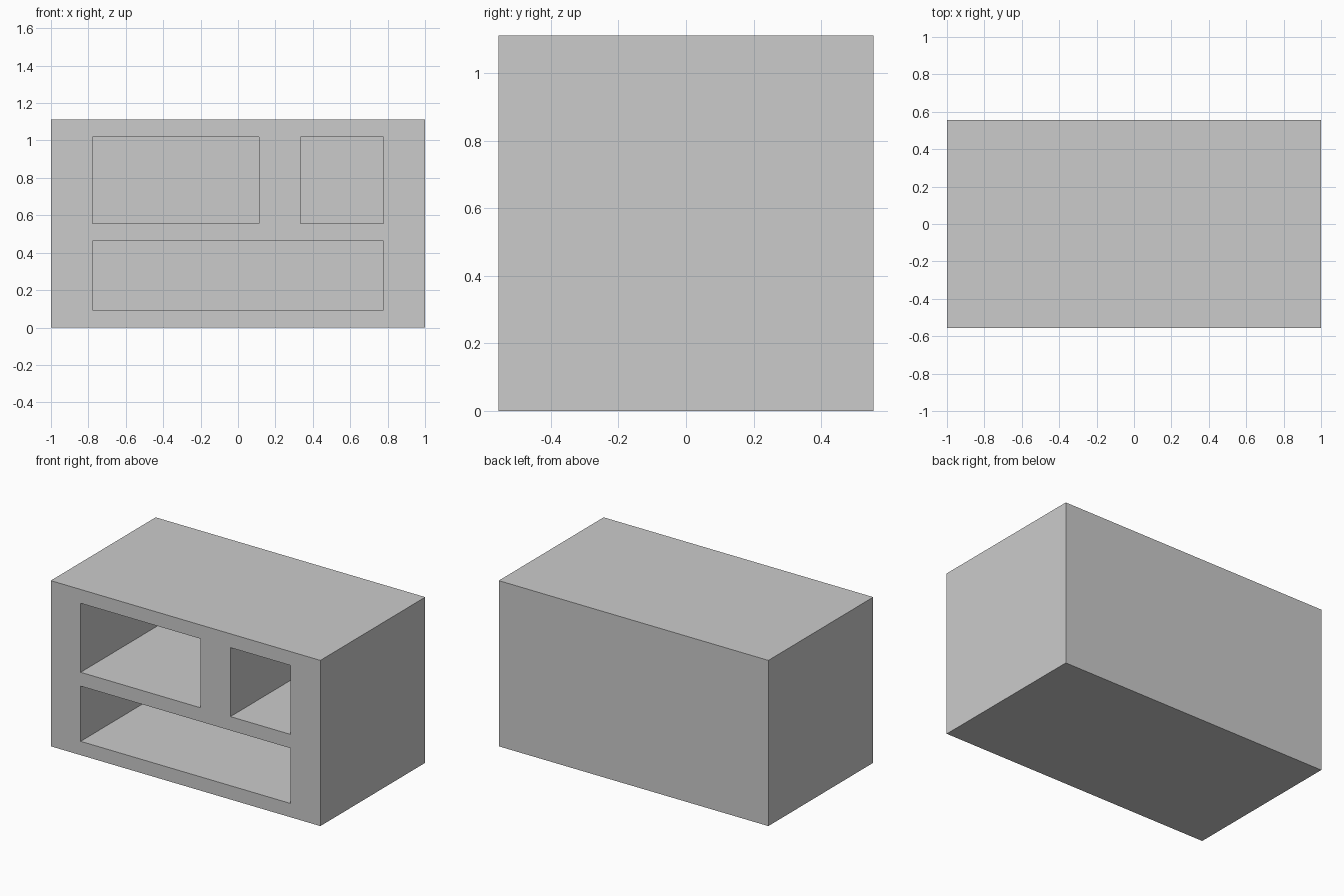
import bpy

if "Cube" in bpy.data.objects:
    bpy.data.objects.remove(bpy.data.objects["Cube"])

W, D, H = 2.0, 1.111, 1.111      # overall size
SIDE, SHELF, BACK = 0.222, 0.0926, 0.111  # wall thicknesses


def box(name, x0, x1, y0, y1, z0, z1):
    bpy.ops.mesh.primitive_cube_add(
        size=1, location=((x0 + x1) / 2, (y0 + y1) / 2, (z0 + z1) / 2))
    ob = bpy.context.object
    ob.name = name
    ob.scale = (x1 - x0, y1 - y0, z1 - z0)
    bpy.ops.object.transform_apply(location=True, rotation=True, scale=True)
    return ob


# Solid cabinet block
cabinet = box("cabinet_body", -W / 2, W / 2, -D / 2, D / 2, 0, H)

# Three compartments open to the front: x range and z range
left, right = -W / 2 + SIDE, W / 2 - SIDE
low = (SHELF, SHELF * 5)
high = (SHELF * 6, H - SHELF)
compartments = {
    "lower_compartment": (left, right, *low),
    "upper_left_compartment": (left, 0.111, *high),
    "upper_right_compartment": (0.111 + SIDE, right, *high),
}

# Hollow out each compartment
for name, (x0, x1, z0, z1) in compartments.items():
    cutter = box(name, x0, x1, -D / 2 - 0.1, D / 2 - BACK, z0, z1)
    cutter.hide_render = True
    mod = cabinet.modifiers.new(name, 'BOOLEAN')
    mod.operation = 'DIFFERENCE'
    mod.solver = 'EXACT'
    mod.object = cutter
    bpy.context.view_layer.objects.active = cabinet
    bpy.ops.object.modifier_apply(modifier=mod.name)
    bpy.data.objects.remove(cutter, do_unlink=True)
